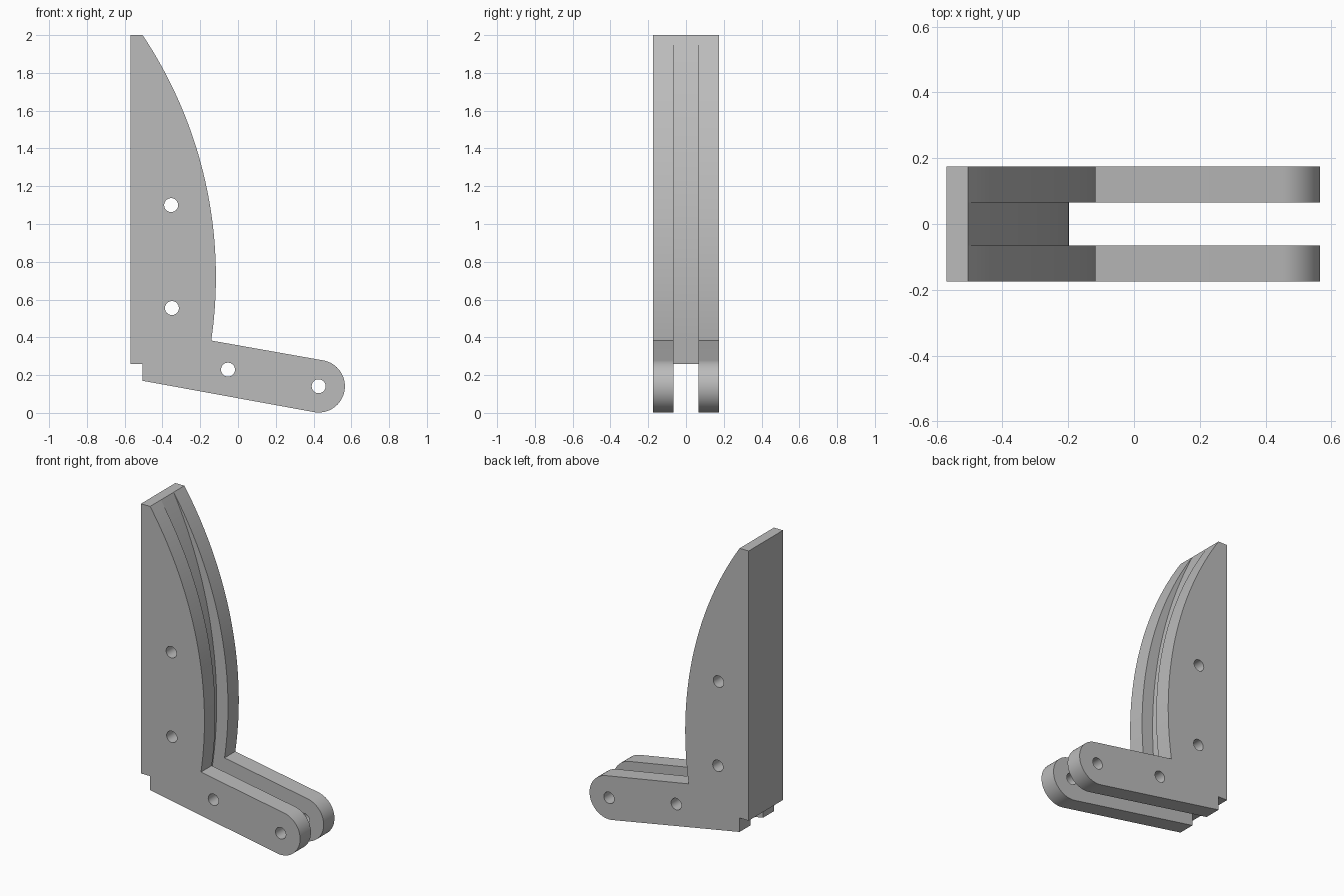
import bpy, bmesh
from math import sqrt, sin, cos, radians

cube = bpy.data.objects.get("Cube")
if cube:
    bpy.data.objects.remove(cube, do_unlink=True)

grey = bpy.data.materials.new("plain grey")
grey.use_nodes = True
colour = (0.5, 0.5, 0.5, 1)
grey.diffuse_color = colour
grey.node_tree.nodes["Principled BSDF"].inputs["Base Color"].default_value = colour


def extrude_profile(name, points, half_width):
    """Solid made from an x-z outline, centred on y = 0."""
    bm = bmesh.new()
    face = bm.faces.new([bm.verts.new((x, -half_width, z)) for x, z in points])
    new = bmesh.ops.extrude_face_region(bm, geom=[face])["geom"]
    moved = [v for v in new if isinstance(v, bmesh.types.BMVert)]
    bmesh.ops.translate(bm, verts=moved, vec=(0, 2 * half_width, 0))
    bmesh.ops.recalc_face_normals(bm, faces=bm.faces)
    mesh = bpy.data.meshes.new(name)
    bm.to_mesh(mesh)
    bm.free()
    mesh.materials.append(grey)
    obj = bpy.data.objects.new(name, mesh)
    bpy.context.collection.objects.link(obj)
    return obj


def blade_edge(x_max, z_low, z_high=2.0, x_top=-0.505, z_mid=0.72, steps=40):
    """Circular arc bulging to x_max, listed from the top down."""
    drop, rise = x_max - x_top, z_high - z_mid
    r = (rise ** 2 + drop ** 2) / (2 * drop)
    zs = [z_high + (z_low - z_high) * i / steps for i in range(steps + 1)]
    return [(x_max - r + sqrt(r * r - (z - z_mid) ** 2), z) for z in zs]


def circle(cx, cz, r, start, end, steps):
    angles = [radians(start + (end - start) * i / steps) for i in range(steps + 1)]
    return [(cx + r * cos(a), cz + r * sin(a)) for a in angles]


def cut(target, cutter):
    mod = target.modifiers.new("cut", "BOOLEAN")
    mod.operation = "DIFFERENCE"
    mod.solver = "EXACT"
    mod.object = cutter
    bpy.context.view_layer.objects.active = target
    bpy.ops.object.modifier_apply(modifier=mod.name)
    bpy.data.objects.remove(cutter, do_unlink=True)


# Bracket body: upright curved blade with a sloping round-ended arm
outline = [(-0.57, 0.26), (-0.57, 2)]
outline += blade_edge(-0.117, 0.383)
outline += circle(0.427, 0.141, 0.139, 80, -100, 32)
outline += [(-0.505, 0.17), (-0.505, 0.26)]
bracket = extrude_profile("slotted_bracket", outline, 0.175)

# Central slot: separates the arms and tapers out at the blade tip
slot = [(-0.7, 0.26), (-0.235, 0.26)]
slot += blade_edge(-0.198, 0.39)[::-1]
slot += [(-0.4, 2.2), (1, 2.2), (1, -0.2), (-0.7, -0.2)]
cut(bracket, extrude_profile("slot_cutter", slot, 0.065))

# Pin holes through blade and arms
for x, z in [(-0.354, 1.1), (-0.35, 0.555), (-0.053, 0.229), (0.427, 0.141)]:
    ring = circle(x, z, 0.037, 0, 360, 32)[:-1]
    cut(bracket, extrude_profile("hole_cutter", ring, 0.3))

# Smooth curved walls, sharp edges
bpy.ops.object.select_all(action="DESELECT")
bracket.select_set(True)
bpy.context.view_layer.objects.active = bracket
bpy.ops.object.shade_smooth_by_angle(angle=radians(25))
